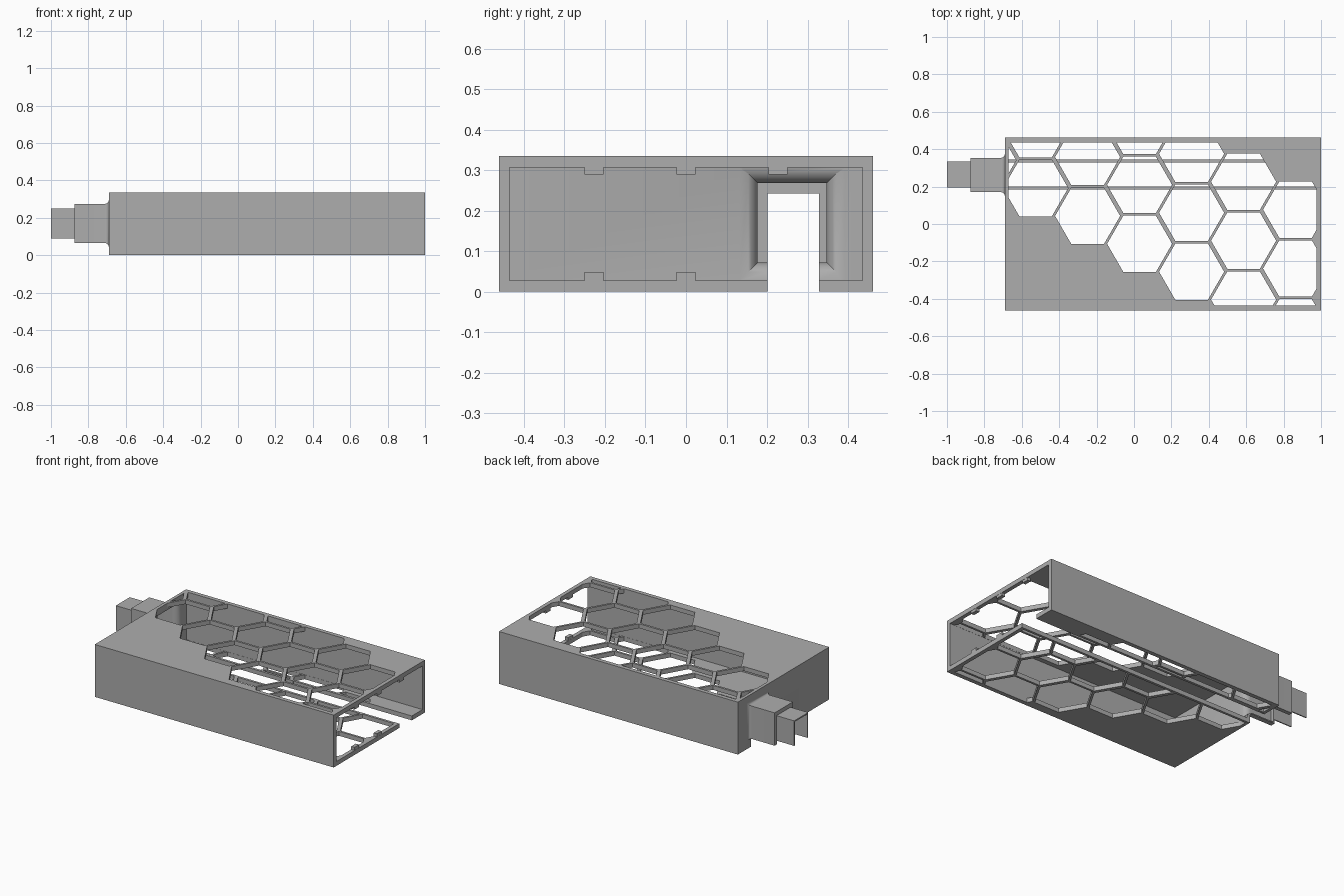
import bpy, bmesh, math
from mathutils import Vector

cube = bpy.data.objects.get("Cube")
if cube:
    bpy.data.objects.remove(cube, do_unlink=True)

gray = bpy.data.materials.new("plain gray")
gray.use_nodes = True
COLOR = (0.42, 0.42, 0.42, 1)
gray.diffuse_color = COLOR
gray.node_tree.nodes["Principled BSDF"].inputs["Base Color"].default_value = COLOR


def finish(name, bm):
    bmesh.ops.recalc_face_normals(bm, faces=bm.faces)
    mesh = bpy.data.meshes.new(name)
    bm.to_mesh(mesh)
    bm.free()
    mesh.materials.append(gray)
    obj = bpy.data.objects.new(name, mesh)
    bpy.context.collection.objects.link(obj)
    return obj


def loft(name, rings):
    """Rectangular tube through rings of (x, y0, y1, z0, z1)."""
    bm = bmesh.new()
    loops = [[bm.verts.new((x, y, z)) for y, z in ((a, c), (b, c), (b, d), (a, d))]
             for x, a, b, c, d in rings]
    for p, q in zip(loops, loops[1:]):
        for i in range(4):
            j = (i + 1) % 4
            bm.faces.new((p[i], p[j], q[j], q[i]))
    bm.faces.new(loops[0])
    bm.faces.new(loops[-1])
    return finish(name, bm)


def box(name, x0, x1, *section):
    return loft(name, [(x0, *section), (x1, *section)])


def combine(obj, tool, operation):
    mod = obj.modifiers.new("cut", 'BOOLEAN')
    mod.operation, mod.solver, mod.object = operation, 'EXACT', tool
    bpy.context.view_layer.update()
    deps = bpy.context.evaluated_depsgraph_get()
    mesh = bpy.data.meshes.new_from_object(obj.evaluated_get(deps))
    obj.modifiers.clear()
    obj.data = mesh
    bpy.data.objects.remove(tool, do_unlink=True)


def flare(d, r):
    """Growth of a quarter-round lip at depth d."""
    return r - math.sqrt(max(0, r * r - (r - d) ** 2))


# Main dimensions
BACK, FRONT, HALF, TOP, WALL = -0.69, 1.0, 0.4615, 0.335, 0.028
INNER = HALF - 0.026
SLOT = (0.201, 0.328)
NECK = (0.17, 0.354, 0.065, 0.275)

# Outer body with the stepped neck and its tip
sleeve = box("sleeve", BACK, FRONT, -HALF, HALF, 0, TOP)


def grown(x, g, low=0.0, high=TOP):
    a, b, c, d = NECK
    return (x, a - g, b + g, max(c - g, low), min(d + g, high))


R = 0.022
neck = [grown(-0.68, R)] + [grown(BACK - R * t / 6, flare(R * t / 6, R)) for t in range(7)]
combine(sleeve, loft("neck", neck + [grown(-0.875, 0)]), 'UNION')
combine(sleeve, box("tip", -1.0, -0.86, 0.194, 0.335, 0.09, 0.25), 'UNION')

# Hollow interior, open at the far end
combine(sleeve, box("cavity", -0.67, 1.1, -INNER, INNER, WALL, TOP - WALL), 'DIFFERENCE')

# Rounded funnel from the cavity into the neck
R2 = 0.045
funnel = [grown(-0.66, R2 - 0.007, 0.03, 0.305)]
funnel += [grown(-0.67 - R2 * t / 8, flare(R2 * t / 8, R2) - 0.007, 0.03, 0.305)
           for t in range(9)]
combine(sleeve, loft("funnel", funnel + [grown(-0.867, -0.007)]), 'DIFFERENCE')

# Cable slot through the floor, back wall, neck and tip
combine(sleeve, box("slot", -1.1, 1.1, *SLOT, -0.1, 0.242), 'DIFFERENCE')

# Honeycomb openings, trimmed to a rectangular frame
cells = [(-1, 0)] + [(i, 0) for i in range(6)] + [(i, 1) for i in range(6)]
cells += [(i, 2) for i in range(2, 6)]
trims = [((-0.67, 0, 0), (-1, 0, 0)), ((0.975, 0, 0), (1, 0, 0)),
         ((0, -INNER + 0.001, 0), (0, -1, 0)), ((0, INNER - 0.001, 0), (0, 1, 0))]
honey = bmesh.new()
for i, j in cells:
    cx, cy = -0.526 + 0.278 * i, 0.192 - 0.149 * i + 0.315 * j
    honey.faces.new([honey.verts.new((cx + 0.174 * math.cos(k * math.pi / 3),
                                      cy + 0.174 * math.sin(k * math.pi / 3), -0.1))
                     for k in range(6)])
for point, normal in trims:
    geom = honey.verts[:] + honey.edges[:] + honey.faces[:]
    bmesh.ops.bisect_plane(honey, geom=geom, plane_co=Vector(point),
                           plane_no=Vector(normal), clear_outer=True)
ext = bmesh.ops.extrude_face_region(honey, geom=honey.faces[:], use_keep_orig=True)
top_verts = [v for v in ext["geom"] if isinstance(v, bmesh.types.BMVert)]
bmesh.ops.translate(honey, verts=top_verts, vec=(0, 0, 0.6))
combine(sleeve, finish("honeycomb", honey), 'DIFFERENCE')

# Rails bordering the floor slot
box("inner_slot_rail", -0.68, 0.999, SLOT[0] - 0.016, SLOT[0] - 0.0005, 0.0005, WALL - 0.0005)
box("outer_slot_rail", -0.68, 0.999, SLOT[1] + 0.0005, SLOT[1] + 0.016, 0.0005, WALL - 0.0005)

# Small retaining nubs at the open end
for y in (-0.227, 0, 0.227):
    box("top_nub", 0.976, 0.999, y - 0.023, y + 0.023, 0.289, TOP - WALL + 0.004)
    if y < SLOT[0]:
        box("bottom_nub", 0.976, 0.999, y - 0.023, y + 0.023, WALL - 0.004, 0.048)

# Soft shading on the rounded lips only
bpy.ops.object.select_all(action='DESELECT')
sleeve.select_set(True)
bpy.context.view_layer.objects.active = sleeve
bpy.ops.object.shade_smooth_by_angle(angle=math.radians(25))
